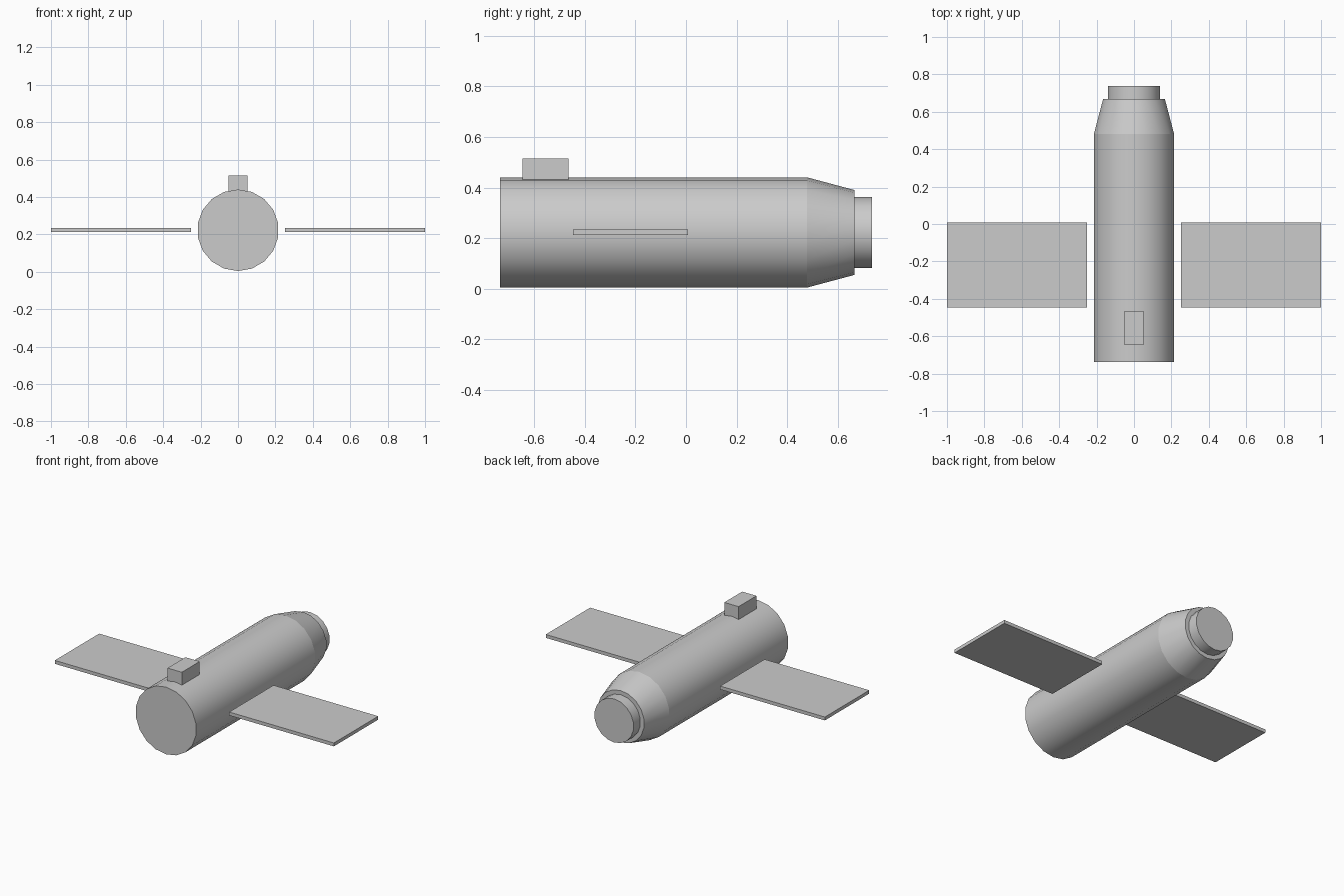
import bpy
import math

if "Cube" in bpy.data.objects:
    bpy.data.objects.remove(bpy.data.objects["Cube"])

SIDES = 18
AXIS_Z = 0.222


def barrel(name, r_front, r_back, y0, y1):
    """Round section lying along y, with a vertex at the top and bottom."""
    bpy.ops.mesh.primitive_cone_add(
        vertices=SIDES, radius1=r_back, radius2=r_front, depth=y1 - y0,
        location=(0, (y0 + y1) / 2, AXIS_Z), rotation=(math.pi / 2, 0, 0))
    ob = bpy.context.object
    ob.name = name
    bpy.ops.object.transform_apply(location=False, rotation=True, scale=False)
    bpy.ops.object.shade_smooth_by_angle(angle=math.radians(30))
    return ob


def box(name, lo, hi):
    bpy.ops.mesh.primitive_cube_add(
        size=1, location=[(a + b) / 2 for a, b in zip(lo, hi)])
    ob = bpy.context.object
    ob.name = name
    ob.scale = [b - a for a, b in zip(lo, hi)]
    bpy.ops.object.transform_apply(location=False, rotation=False, scale=True)
    return ob


# Hull: main tube, tapered shoulder, end collar
barrel("main_body", 0.218, 0.218, -0.737, 0.48)
barrel("tapered_shoulder", 0.218, 0.168, 0.48, 0.667)
barrel("end_collar", 0.141, 0.141, 0.667, 0.737)

# Side panels, floating just clear of the hull
for side, x0, x1 in (("right", 0.25, 1.0), ("left", -1.0, -0.25)):
    box(side + "_panel", (x0, -0.447, 0.212), (x1, 0.007, 0.234))

# Instrument box on top
box("instrument_box", (-0.051, -0.648, 0.43), (0.051, -0.465, 0.515))
